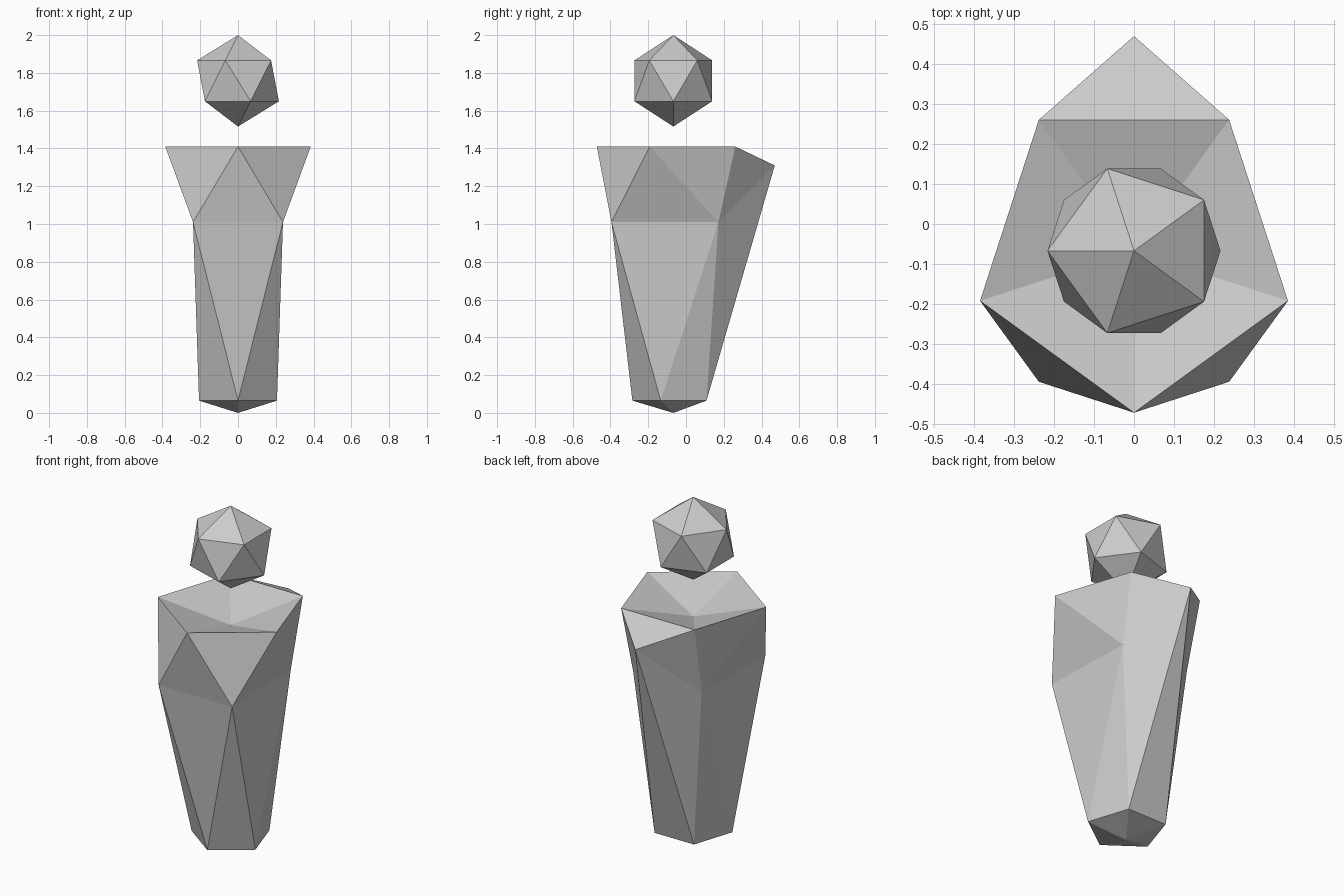
import bpy, bmesh
from math import sin, cos, radians, pi

if "Cube" in bpy.data.objects:
    bpy.data.objects.remove(bpy.data.objects["Cube"])

AXIS_Y = -0.067

def ring(bm, radius, z, start):
    """Five vertices around the body axis, first one at the start angle."""
    return [bm.verts.new((radius * cos(radians(start + 72 * i)),
                          AXIS_Y + radius * sin(radians(start + 72 * i)), z))
            for i in range(5)]

# Head: faceted icosahedron floating above the shoulders
bpy.ops.mesh.primitive_ico_sphere_add(subdivisions=1, radius=0.242,
                                      location=(0, AXIS_Y, 1.758), rotation=(0, 0, pi))
bpy.context.object.name = "head"

# Body: three staggered five-sided rings closed by a foot point and a sunken neck point
bm = bmesh.new()
foot = bm.verts.new((0, AXIS_Y, 0))
neck = bm.verts.new((0, AXIS_Y, 1.30))
low = ring(bm, 0.217, 0.065, -90)
mid = ring(bm, 0.405, 1.01, -54)
top = ring(bm, 0.405, 1.41, -90)

# Pinched flanks and raised back point
mid[1].co = (0.222, 0.172, 1.01)
mid[3].co = (-0.222, 0.172, 1.01)
mid[2].co = (0, 0.47, 1.31)

for i in range(5):
    j = (i + 1) % 5
    for tri in ((foot, low[j], low[i]),
                (low[i], low[j], mid[i]),
                (low[j], mid[j], mid[i]),
                (mid[i], top[j], top[i]),
                (mid[i], mid[j], top[j]),
                (top[i], top[j], neck)):
        bm.faces.new(tri)
bmesh.ops.recalc_face_normals(bm, faces=bm.faces)

mesh = bpy.data.meshes.new("body")
bm.to_mesh(mesh)
bm.free()
bpy.context.collection.objects.link(bpy.data.objects.new("body", mesh))
